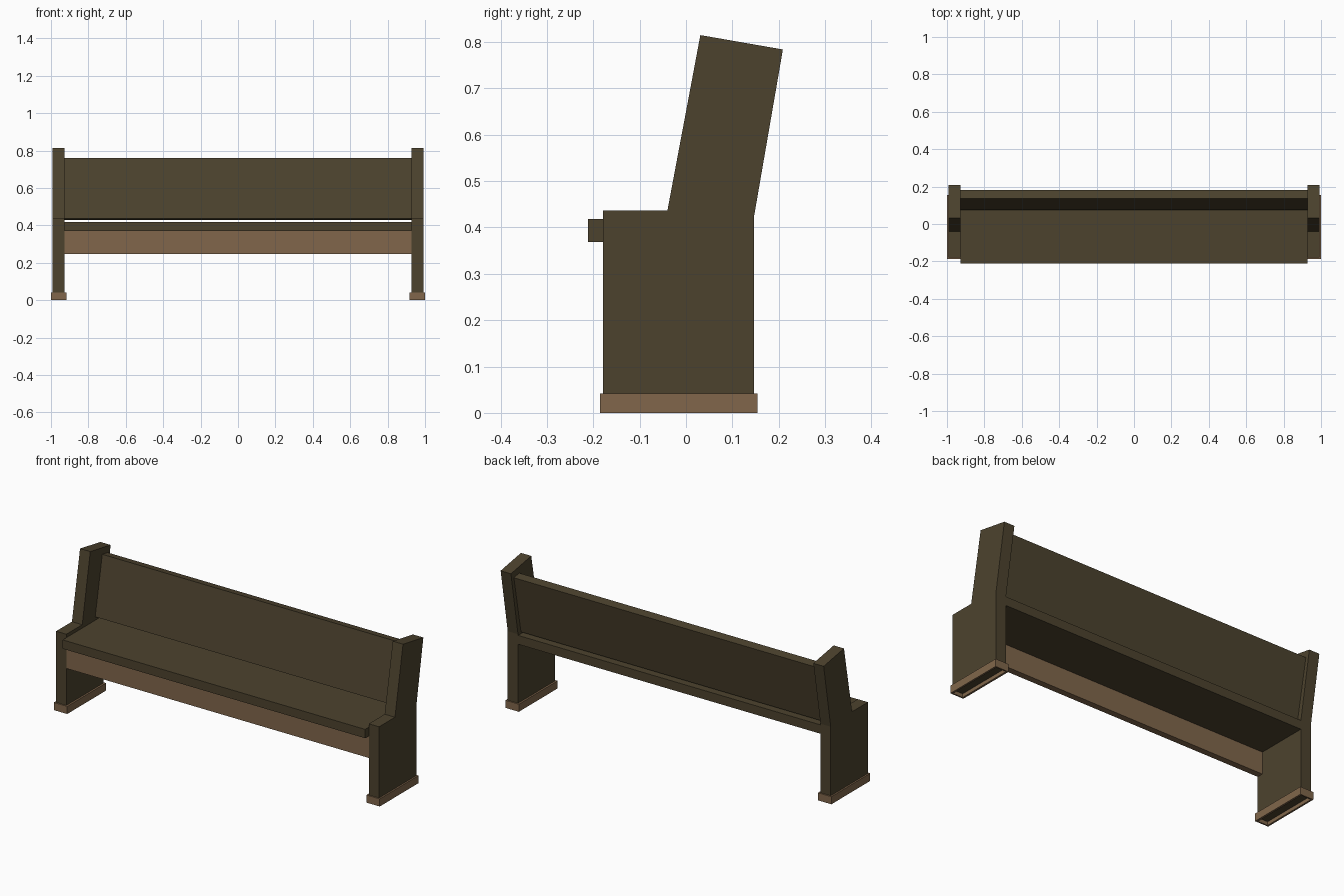
import bpy, bmesh

if "Cube" in bpy.data.objects:
    bpy.data.objects.remove(bpy.data.objects["Cube"])


def material(name, rgb):
    m = bpy.data.materials.new(name)
    m.diffuse_color = (*rgb, 1)
    m.use_nodes = True
    m.node_tree.nodes["Principled BSDF"].inputs["Base Color"].default_value = m.diffuse_color
    return m


DARK = material("dark_olive_wood", (0.073, 0.055, 0.027))
BROWN = material("brown_wood", (0.218, 0.134, 0.070))


def finish(name, bm, mat):
    bmesh.ops.recalc_face_normals(bm, faces=bm.faces)
    me = bpy.data.meshes.new(name)
    bm.to_mesh(me)
    bm.free()
    me.materials.append(mat)
    ob = bpy.data.objects.new(name, me)
    bpy.context.collection.objects.link(ob)
    return ob


def extrude_x(name, profile, x0, x1, mat):
    """Extrude a (y, z) profile from x0 to x1."""
    bm = bmesh.new()
    a = [bm.verts.new((x0, y, z)) for y, z in profile]
    b = [bm.verts.new((x1, y, z)) for y, z in profile]
    bm.faces.new(a)
    bm.faces.new(b[::-1])
    n = len(profile)
    for i in range(n):
        j = (i + 1) % n
        bm.faces.new((a[i], a[j], b[j], b[i]))
    return finish(name, bm, mat)


def rect(y0, y1, z0, z1):
    return [(y0, z0), (y1, z0), (y1, z1), (y0, z1)]


def ring(name, outer, inner, z0, z1, mat):
    """Rectangular frame between two (x0, x1, y0, y1) outlines."""
    bm = bmesh.new()

    def loop(r, z):
        x0, x1, y0, y1 = r
        return [bm.verts.new((x, y, z)) for x, y in ((x0, y0), (x1, y0), (x1, y1), (x0, y1))]

    loops = [loop(outer, z0), loop(outer, z1), loop(inner, z1), loop(inner, z0)]
    for k in range(4):
        p, q = loops[k], loops[(k + 1) % 4]
        for i in range(4):
            j = (i + 1) % 4
            bm.faces.new((p[i], p[j], q[j], q[i]))
    return finish(name, bm, mat)


# End panels with leaning upper part, and the hollow base trim around them
PANEL = [(-0.179, 0.02), (0.147, 0.02), (0.147, 0.425), (0.209, 0.784),
         (0.031, 0.815), (-0.040, 0.437), (-0.179, 0.437)]
for side, s in (("left", -1), ("right", 1)):
    extrude_x(side + "_end_panel", PANEL, s * 0.928, s * 0.991, DARK)
    xs = sorted((s * 0.918, s * 1.0))
    xi = sorted((s * 0.929, s * 0.990))
    ring(side + "_base_trim", (*xs, -0.186, 0.154), (*xi, -0.178, 0.146), 0, 0.042, BROWN)

# Seat board, leaning backrest and the apron under the seat
W = 0.928
extrude_x("seat", rect(-0.211, 0.146, 0.369, 0.418), -W, W, DARK)
extrude_x("backrest", [(0.074, 0.437), (0.121, 0.428), (0.183, 0.752), (0.136, 0.760)], -W, W, DARK)
extrude_x("apron", rect(-0.178, -0.143, 0.247, 0.369), -W, W, BROWN)
